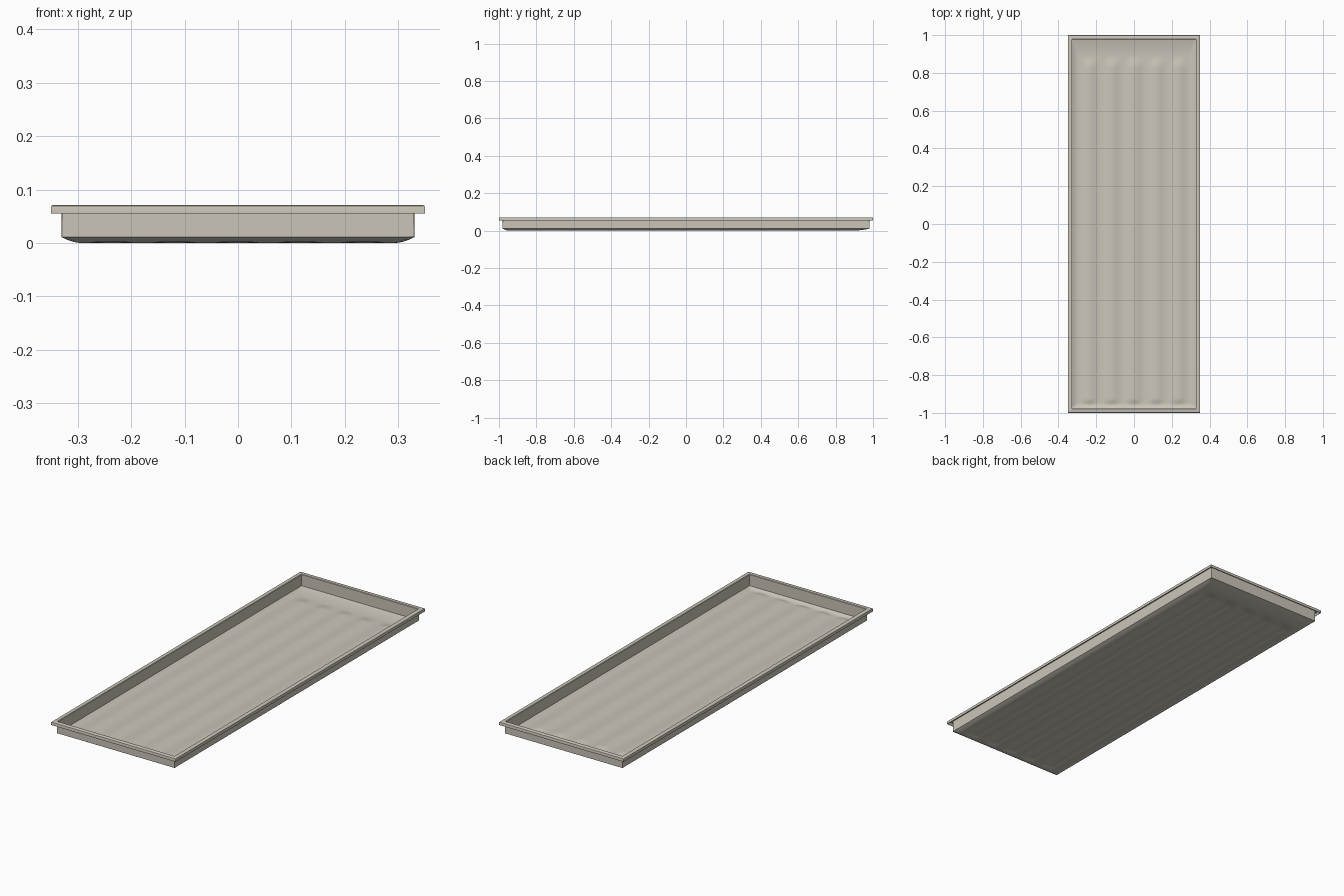
import bpy, bmesh, math

if "Cube" in bpy.data.objects:
    bpy.data.objects.remove(bpy.data.objects["Cube"])

HX, HY = 0.327, 0.977      # inner half sizes of the tray
SHEET = 0.003              # sheet thickness
PITCH, RIDGE_W, RIDGE_H = 0.118, 0.055, 0.008


def smooth(t):
    t = max(0.0, min(1.0, t))
    return t * t * (3 - 2 * t)


def floor_height(x, y):
    # five long raised ridges that fade out at both ends
    ridge = 0.0
    for k in range(-2, 3):
        d = abs(x - k * PITCH)
        if d < RIDGE_W:
            ridge += RIDGE_H * 0.5 * (1 + math.cos(math.pi * d / RIDGE_W))
    ridge *= smooth((0.89 - y) / 0.06) * smooth((y + 0.965) / 0.04)
    # floor curves up into the walls, with a longer run-up at the back
    run = 0.09 if y > 0 else 0.03
    side = max(0.0, (abs(x) - HX + 0.035) / 0.035)
    end = max(0.0, (abs(y) - HY + run) / run)
    edge = 0.01 * min(1.0, max(side, end)) ** 2
    return SHEET + max(ridge, edge)


# grid lines, closer together near the ends
xs = [HX * (-1 + i / 36) for i in range(73)]
ys = [-HY + 0.008 * i for i in range(11)]
ys += [-0.897 + (0.80 + 0.897) * i / 12 for i in range(1, 13)]
ys += [0.80 + (HY - 0.80) * i / 18 for i in range(1, 19)]

bm = bmesh.new()
grid = [[bm.verts.new((x, y, floor_height(x, y))) for x in xs] for y in ys]
for j in range(len(ys) - 1):
    for i in range(len(xs) - 1):
        bm.faces.new((grid[j][i], grid[j][i + 1], grid[j + 1][i + 1], grid[j + 1][i]))

# walls, rim and turned-down lip: (outward offset, height)
ring = grid[0][:] + [r[-1] for r in grid[1:]]
ring += grid[-1][-2::-1] + [r[0] for r in grid[-2:0:-1]]
base = [v.co.copy() for v in ring]
profile = [(0, 0.069), (0.002, 0.071), (0.019, 0.071), (0.022, 0.0695),
           (0.023, 0.066), (0.023, 0.055)]
for off, z in profile:
    new = [bm.verts.new((c.x * (HX + off) / HX, c.y * (HY + off) / HY, z)) for c in base]
    n = len(ring)
    for i in range(n):
        k = (i + 1) % n
        bm.faces.new((ring[k], ring[i], new[i], new[k]))
    ring = new
bmesh.ops.recalc_face_normals(bm, faces=bm.faces)
bm.normal_update()
if grid[20][36].normal.z < 0:
    bmesh.ops.reverse_faces(bm, faces=bm.faces)

mesh = bpy.data.meshes.new("tray")
bm.to_mesh(mesh)
bm.free()
tray = bpy.data.objects.new("tray", mesh)
bpy.context.collection.objects.link(tray)

mat = bpy.data.materials.new("warm grey")
mat.diffuse_color = (0.60, 0.56, 0.48, 1)
mat.use_nodes = True
mat.node_tree.nodes["Principled BSDF"].inputs["Base Color"].default_value = mat.diffuse_color
mesh.materials.append(mat)

# give the sheet its thickness on the underside
solid = tray.modifiers.new("sheet", 'SOLIDIFY')
solid.thickness = SHEET
solid.offset = -1
solid.use_even_offset = True

bpy.context.view_layer.objects.active = tray
tray.select_set(True)
bpy.ops.object.modifier_apply(modifier="sheet")
bpy.ops.object.shade_smooth_by_angle(angle=math.radians(35))
